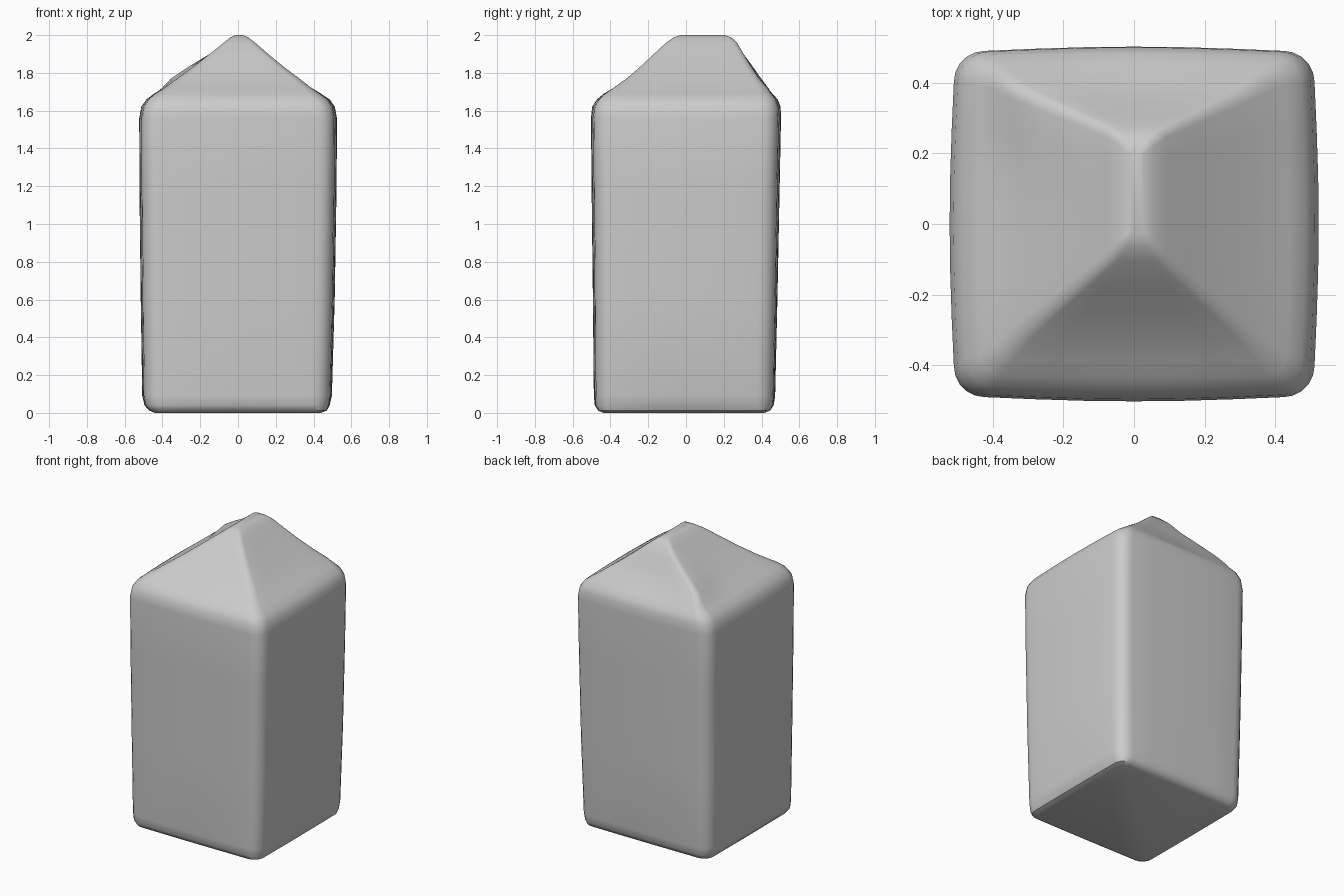
import bpy, bmesh, math

# z, left x, right x, front y, back y, corner radius, outward bow of the sides
RINGS = [
    (0.000, -0.44, 0.44, -0.435, 0.415, 0.05, 0.000),
    (0.012, -0.47, 0.47, -0.465, 0.445, 0.07, 0.002),
    (0.040, -0.495, 0.485, -0.483, 0.464, 0.09, 0.005),
    (0.090, -0.507, 0.497, -0.488, 0.472, 0.10, 0.008),
    (0.600, -0.515, 0.512, -0.493, 0.484, 0.10, 0.010),
    (1.200, -0.522, 0.522, -0.500, 0.496, 0.10, 0.012),
    (1.560, -0.523, 0.524, -0.503, 0.503, 0.10, 0.012),
    (1.620, -0.512, 0.513, -0.497, 0.501, 0.10, 0.012),
    (1.660, -0.485, 0.485, -0.472, 0.485, 0.09, 0.010),
    (1.690, -0.445, 0.440, -0.435, 0.458, 0.07, 0.006),
    (1.720, -0.390, 0.390, -0.385, 0.432, 0.05, 0.000),
    (1.770, -0.322, 0.325, -0.315, 0.388, 0.04, 0.000),
    (1.830, -0.240, 0.245, -0.245, 0.348, 0.035, 0.000),
    (1.900, -0.150, 0.160, -0.170, 0.305, 0.03, 0.000),
    (1.960, -0.075, 0.090, -0.105, 0.270, 0.025, 0.000),
    (1.988, -0.040, 0.055, -0.065, 0.240, 0.02, 0.000),
    (2.000, -0.012, 0.025, -0.030, 0.205, 0.01, 0.000),
]
ARC, SIDE = 5, 6   # steps per rounded corner and per side


def ring_points(z, x0, x1, y0, y1, r, bow):
    """Rounded rectangle with gently bowed sides."""
    corners = [(x1 - r, y1 - r, 0), (x0 + r, y1 - r, 90),
               (x0 + r, y0 + r, 180), (x1 - r, y0 + r, 270)]
    pts = []
    for i, (cx, cy, a) in enumerate(corners):
        for k in range(ARC + 1):
            t = math.radians(a + 90 * k / ARC)
            pts.append((cx + (r - bow) * math.cos(t), cy + (r - bow) * math.sin(t)))
        p = pts[-1]
        nx, ny, na = corners[(i + 1) % 4]
        t = math.radians(na)
        q = (nx + (r - bow) * math.cos(t), ny + (r - bow) * math.sin(t))
        for k in range(1, SIDE):
            f = k / SIDE
            b = bow * math.sin(math.pi * f)
            pts.append((p[0] + (q[0] - p[0]) * f + b * math.cos(t),
                        p[1] + (q[1] - p[1]) * f + b * math.sin(t)))
    # puffed fold on the back left hip of the roof
    puff = 0.05 * max(0, 1 - abs(z - 1.79) / 0.1)
    out = []
    for x, y in pts:
        w = puff * max(0, 1 - math.hypot(x - x0, y - y1) / 0.25)
        out.append((x - w, y + 0.3 * w, z))
    return out


# Carton: stacked rings from the base to the roof ridge
bm = bmesh.new()
rings = [[bm.verts.new(p) for p in ring_points(*row)] for row in RINGS]
for low, high in zip(rings, rings[1:]):
    n = len(low)
    for i in range(n):
        j = (i + 1) % n
        bm.faces.new((low[i], low[j], high[j], high[i]))
bm.faces.new(rings[0][::-1])
bm.faces.new(rings[-1])
bmesh.ops.recalc_face_normals(bm, faces=bm.faces)
mesh = bpy.data.meshes.new("carton")
bm.to_mesh(mesh)
bm.free()
carton = bpy.data.objects.new("carton", mesh)
bpy.context.collection.objects.link(carton)

# Plain light grey
grey = bpy.data.materials.new("light grey")
grey.diffuse_color = (0.6, 0.6, 0.6, 1)
mesh.materials.append(grey)

bpy.context.view_layer.objects.active = carton
carton.select_set(True)
bpy.ops.object.shade_smooth_by_angle(angle=math.radians(40))
